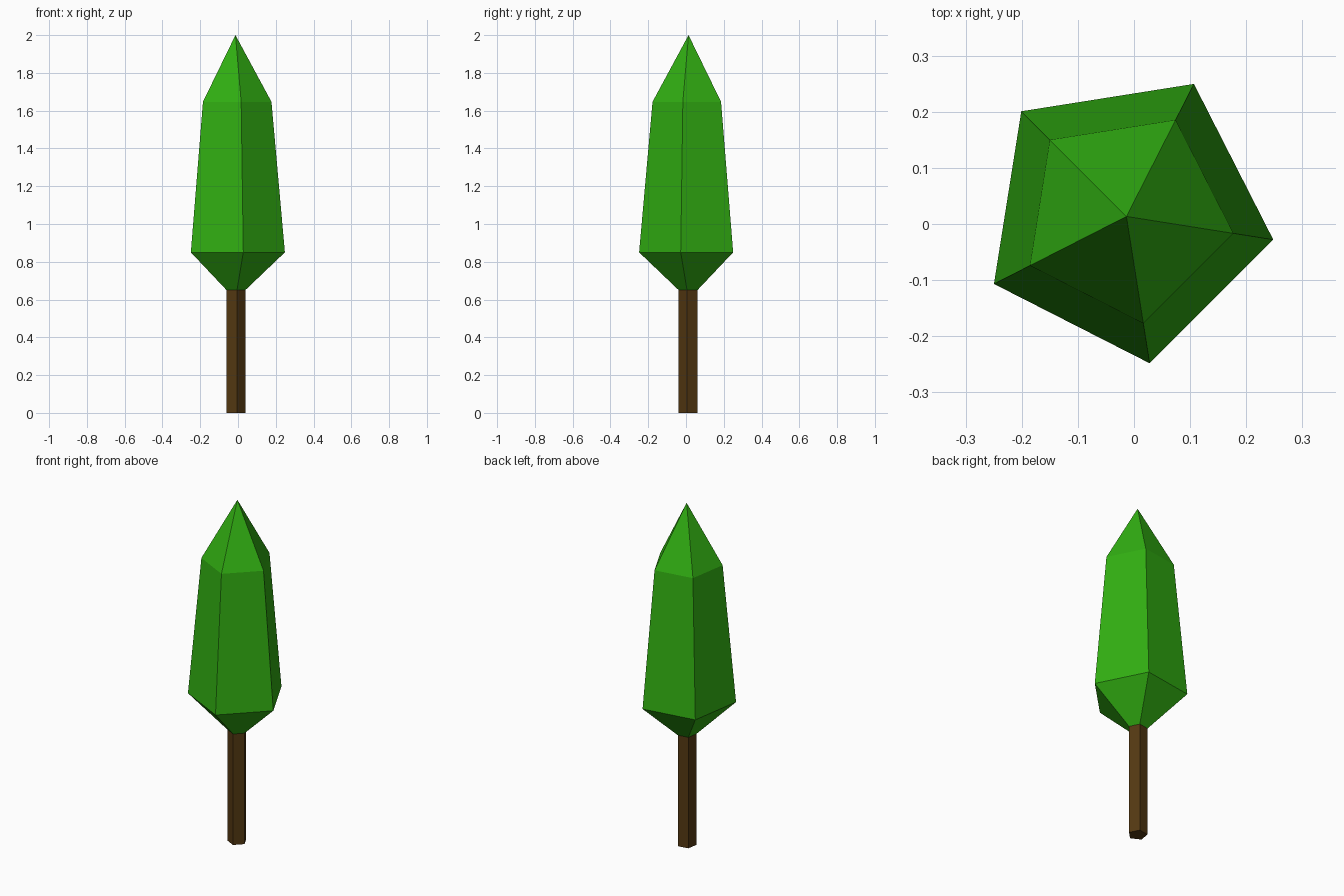
import bpy, bmesh, math

if "Cube" in bpy.data.objects:
    bpy.data.objects.remove(bpy.data.objects["Cube"])

CX, CY = -0.0135, 0.0135      # trunk axis
SIDES, START = 5, math.radians(63)


def material(name, rgb):
    m = bpy.data.materials.new(name)
    m.diffuse_color = (*rgb, 1)
    m.use_nodes = True
    m.node_tree.nodes["Principled BSDF"].inputs["Base Color"].default_value = m.diffuse_color
    return m


def lathe(name, profile, mat):
    """Five-sided solid from (radius, z) rings; radius 0 makes a point."""
    bm = bmesh.new()
    rings = []
    for r, z in profile:
        n = SIDES if r else 1
        rings.append([bm.verts.new((CX + r * math.cos(START + i * math.tau / SIDES),
                                    CY + r * math.sin(START + i * math.tau / SIDES), z))
                      for i in range(n)])
    for a, b in zip(rings, rings[1:]):
        for i in range(SIDES):
            j = (i + 1) % SIDES
            bm.faces.new([a[i], a[j], b[0]] if len(b) == 1 else [a[i], a[j], b[j], b[i]])
    for ring in (rings[0], rings[-1]):
        if len(ring) > 1:
            bm.faces.new(ring)
    bmesh.ops.recalc_face_normals(bm, faces=bm.faces)
    me = bpy.data.meshes.new(name)
    bm.to_mesh(me)
    bm.free()
    me.materials.append(mat)
    ob = bpy.data.objects.new(name, me)
    bpy.context.collection.objects.link(ob)
    return ob


# Trunk
lathe("trunk", [(0.053, 0), (0.053, 0.65)], material("bark brown", (0.088, 0.04, 0.006)))

# Foliage crown
lathe("foliage", [(0.053, 0.65), (0.265, 0.85), (0.193, 1.647), (0, 2.0)],
      material("leaf green", (0.031, 0.43, 0.006)))
